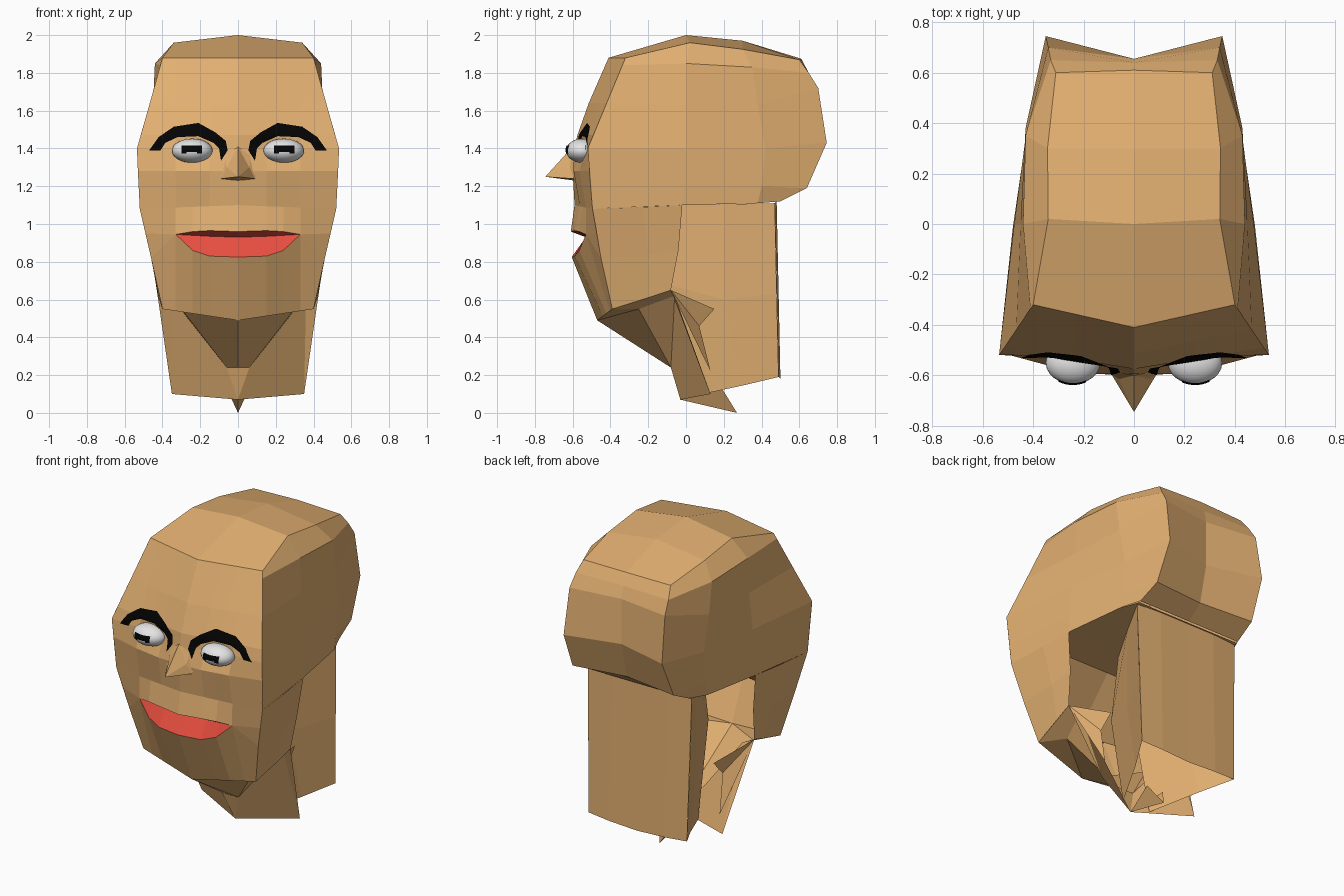
import bpy, bmesh, math
from mathutils import Vector, Matrix
from mathutils.bvhtree import BVHTree


def material(name, r, g, b):
    m = bpy.data.materials.new(name)
    m.diffuse_color = (r, g, b, 1)
    return m


SKIN = material("tan skin", 0.76, 0.43, 0.165)
RED = material("lip red", 0.80, 0.075, 0.05)
WHITE = material("eye white", 0.78, 0.78, 0.78)
BLACK = material("black", 0.001, 0.001, 0.001)


def grid(bm, rows, rule=lambda i, j: 0):
    """Quad patch through rows of points; rule gives the material index."""
    vs = [[bm.verts.new(p) for p in r] for r in rows]
    for i in range(len(vs) - 1):
        for j in range(len(vs[i]) - 1):
            f = bm.faces.new((vs[i][j], vs[i][j + 1], vs[i + 1][j + 1], vs[i + 1][j]))
            f.material_index = rule(i, j)


def poly(bm, *pts):
    bm.faces.new([bm.verts.new(p) for p in pts])


def finish(name, bm, mats, smooth=False):
    """Weld the half, mirror it over x = 0 and link the object."""
    bmesh.ops.remove_doubles(bm, verts=bm.verts, dist=0.0005)
    bmesh.ops.recalc_face_normals(bm, faces=bm.faces)
    me = bpy.data.meshes.new(name)
    for f in bm.faces:
        f.smooth = smooth
    bm.to_mesh(me)
    for m in mats:
        me.materials.append(m)
    ob = bpy.data.objects.new(name, me)
    bpy.context.collection.objects.link(ob)
    ob.modifiers.new("mirror", 'MIRROR')
    return ob


# --- head: face, sides, crown and back of the skull (half)
COLS = (0, 0.15, 0.24, 0.33)


def face_row(centre, corner, dent=0.0):
    c, k = Vector((0, *centre)), Vector(corner)
    row = [c.lerp(k, x / k.x) for x in COLS] + [k]
    for p in row[1:4]:
        p.y += dent
    return row


cheek = (0.49, -0.47, 0.95)
lip_end = (0.33, -0.53, 0.945)
face = [
    face_row((-0.41, 1.88), (0.40, -0.32, 1.88)),
    face_row((-0.515, 1.64), (0.467, -0.42, 1.64)),
    face_row((-0.575, 1.47), (0.515, -0.49, 1.47)),
    face_row((-0.595, 1.39), (0.535, -0.52, 1.40), 0.025),
    face_row((-0.60, 1.28), (0.53, -0.51, 1.28), -0.02),
    face_row((-0.59, 1.10), (0.52, -0.495, 1.08)),
    [(0, -0.61, 0.96), (0.15, -0.59, 0.965), (0.24, -0.565, 0.96), lip_end, cheek],
    [(0, -0.53, 0.93), (0.15, -0.53, 0.935), (0.24, -0.53, 0.94), lip_end, cheek],
    [(0, -0.605, 0.825), (0.15, -0.59, 0.83), (0.24, -0.565, 0.86), lip_end, (0.46, -0.45, 0.82)],
    face_row((-0.47, 0.49), (0.40, -0.39, 0.55)),
]
side = [
    [(0.40, -0.32, 1.88), (0.34, 0.02, 1.96), (0.343, 0.3, 1.925), (0.31, 0.60, 1.87)],
    [(0.411, -0.337, 1.84), (0.44, 0.0, 1.85), (0.43, 0.35, 1.83), (0.33, 0.65, 1.80)],
    [(0.467, -0.42, 1.64), (0.45, 0.0, 1.63), (0.43, 0.38, 1.63), (0.34, 0.70, 1.72)],
    [(0.535, -0.52, 1.40), (0.475, 0.0, 1.40), (0.42, 0.42, 1.40), (0.35, 0.745, 1.43)],
    [(0.525, -0.505, 1.2), (0.48, -0.01, 1.2), (0.42, 0.4, 1.2), (0.36, 0.64, 1.19)],
    [(0.52, -0.495, 1.08), (0.48, -0.02, 1.10), (0.42, 0.38, 1.11), (0.37, 0.50, 1.12)],
]
jaw = [
    [(0.52, -0.495, 1.08), (0.50, -0.23, 1.09), (0.48, -0.02, 1.10)],
    [(0.46, -0.45, 0.82), (0.46, -0.2, 0.84), (0.45, -0.04, 0.86)],
    [(0.40, -0.39, 0.55), (0.42, -0.2, 0.61), (0.43, -0.08, 0.65)],
]
centre = [(-0.41, 1.88), (0, 2.0), (0.3, 1.97), (0.61, 1.875), (0.64, 1.80),
          (0.655, 1.72), (0.655, 1.43), (0.60, 1.20), (0.50, 1.12)]
edge = side[0] + [r[-1] for r in side[1:]]

bm = bmesh.new()
grid(bm, face, lambda i, j: 1 if i in (6, 7) and j < 3 else 0)
grid(bm, side)
grid(bm, jaw)
grid(bm, [[(0, *c), e] for c, e in zip(centre, edge)])
bm.faces.ensure_lookup_table()
surface = BVHTree.FromBMesh(bm)
finish("head", bm, (SKIN, RED))

# --- skull base: ceiling over the neck, sloping down behind the mouth
bm = bmesh.new()
grid(bm, [[(0, 0.49, 1.115), (0.37, 0.49, 1.115)],
          [(0, 0.38, 1.11), (0.42, 0.38, 1.11)],
          [(0, -0.02, 1.10), (0.48, -0.02, 1.10)],
          [(0, -0.24, 1.10), (0.495, -0.23, 1.09)],
          [(0, -0.51, 0.80), (0.45, -0.43, 0.80)]])
finish("skull_base", bm, (SKIN,))

# --- nose: pointed wedge
bm = bmesh.new()
tip, bridge = (0, -0.745, 1.25), (0, -0.60, 1.41)
brow_end, flank = (0.07, -0.585, 1.36), (0.06, -0.615, 1.30)
wing, base = (0.09, -0.595, 1.24), (0, -0.59, 1.23)
poly(bm, bridge, brow_end, flank)
poly(bm, brow_end, (0.10, -0.59, 1.28), wing, flank)
poly(bm, bridge, flank, tip)
poly(bm, flank, wing, tip)
poly(bm, wing, base, tip)
finish("nose", bm, (SKIN,))

# --- neck: back, deeply recessed sides, throat and chin underside (half)
bm = bmesh.new()
back_top, back_low = (0.37, 0.47, 1.11), (0.35, 0.49, 0.19)
jaw_end = (0.43, -0.08, 0.65)
front_low, throat = (0.35, 0.13, 0.10), (0.06, -0.08, 0.24)
notch, pit = (0, -0.03, 0.07), (0, -0.08, 0.24)
wall_top = (0.36, -0.06, 0.62)
grid(bm, [[(0, 0.48, 1.12), (0.2, 0.48, 1.12), back_top],
          [(0, 0.50, 0.17), (0.2, 0.50, 0.18), back_low]])
grid(bm, [[back_top, (0.22, 0.2, 1.105), (0.07, -0.06, 1.10)],
          [(0.36, 0.48, 0.63), (0.22, 0.2, 0.6), (0.09, -0.10, 0.68)],
          [back_low, (0.24, 0.3, 0.145), (0.10, 0.02, 0.085)]])
poly(bm, wall_top, throat, notch, front_low)
poly(bm, wall_top, front_low, jaw_end)
poly(bm, (0, -0.47, 0.49), (0.30, -0.25, 0.55), throat, pit)
poly(bm, (0, -0.47, 0.49), (0.40, -0.39, 0.55), (0.30, -0.25, 0.55))
poly(bm, (0.40, -0.39, 0.55), jaw_end, wall_top, (0.30, -0.25, 0.55))
poly(bm, wall_top, throat, (0.30, -0.25, 0.55))
poly(bm, throat, pit, notch)
poly(bm, (0, 0.27, 0.0), notch, (0.06, 0.19, 0.13))
# loose folds behind the jaw
poly(bm, jaw_end, (0.30, 0.15, 0.55), (0.31, 0.07, 0.46))
poly(bm, jaw_end, (0.31, 0.07, 0.46), (0.33, 0.13, 0.22))
finish("neck", bm, (SKIN,))

# --- eyes: flattened balls
EYE, RAD = Vector((0.242, -0.55, 1.388)), Vector((0.108, 0.085, 0.064))
bm = bmesh.new()
bmesh.ops.create_uvsphere(bm, u_segments=24, v_segments=14, radius=1,
                          matrix=Matrix.Translation(EYE) @ Matrix.Diagonal((*RAD, 1)))
finish("eyes", bm, (WHITE,), True)


# --- pupils: thin notched plates on the eyeballs
def on_eye(x, z):
    k = 1 - ((x - EYE.x) / RAD.x) ** 2 - ((z - EYE.z) / RAD.z) ** 2
    return (x, EYE.y - RAD.y * math.sqrt(max(k, 0)) - 0.004, z)


bm = bmesh.new()
xs = [0.19 + 0.11 * i / 8 for i in range(9)]
grid(bm, [[on_eye(x, z) for x in xs] for z in (1.415, 1.405, 1.395, 1.382)])
for part in (xs[:3], xs[6:]):
    grid(bm, [[on_eye(x, z) for x in part] for z in (1.382, 1.373)])
finish("pupils", bm, (BLACK,))


# --- eyebrows: arched strips laid on the brow
def on_face(x, z):
    hit = surface.ray_cast(Vector((x, -2, z)), Vector((0, 1, 0)))[0]
    return Vector((x, (hit.y if hit else -0.52) - 0.009, z))


upper = [(0.055, 1.39), (0.065, 1.44), (0.12, 1.485), (0.21, 1.535), (0.34, 1.515), (0.42, 1.46), (0.47, 1.39)]
lower = [(0.09, 1.335), (0.10, 1.40), (0.13, 1.43), (0.21, 1.465), (0.32, 1.46), (0.385, 1.43), (0.41, 1.39)]


def finer(pts, n=4):
    out = [Vector(a).lerp(Vector(b), k / n) for a, b in zip(pts, pts[1:]) for k in range(n)]
    return out + [Vector(pts[-1])]


bm = bmesh.new()
up, lo = finer(upper), finer(lower)
grid(bm, [[on_face(*a.lerp(b, t / 4)) for a, b in zip(up, lo)] for t in range(5)])
finish("eyebrows", bm, (BLACK,))
